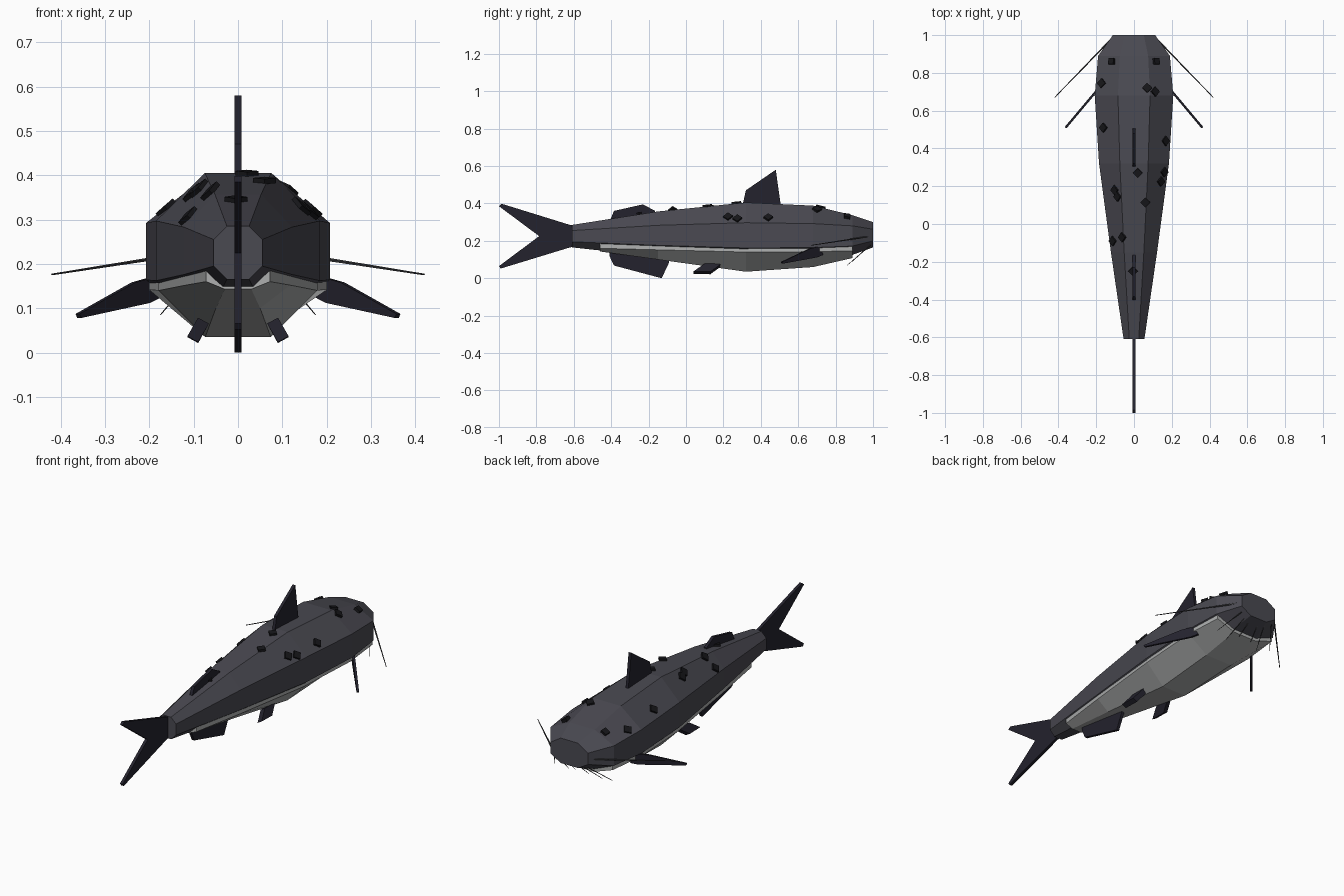
import bpy, bmesh, math
from mathutils import Vector, Matrix
from mathutils.bvhtree import BVHTree

if "Cube" in bpy.data.objects:
    bpy.data.objects.remove(bpy.data.objects["Cube"])


def material(name, rgb):
    m = bpy.data.materials.new(name)
    m.diffuse_color = (*rgb, 1)
    m.use_nodes = True
    m.node_tree.nodes["Principled BSDF"].inputs["Base Color"].default_value = m.diffuse_color
    return m


SKIN = material("slate skin", (0.068, 0.067, 0.083))
BELLY = material("pale belly", (0.42, 0.43, 0.43))
FIN = material("dark fin", (0.017, 0.016, 0.026))
SPOT = material("black spot", (0.008, 0.008, 0.010))
WHISKER = material("whisker grey", (0.05, 0.05, 0.055))


def finish(bm, name, mat):
    bmesh.ops.recalc_face_normals(bm, faces=bm.faces)
    me = bpy.data.meshes.new(name)
    bm.to_mesh(me)
    bm.free()
    me.materials.append(mat)
    ob = bpy.data.objects.new(name, me)
    bpy.context.collection.objects.link(ob)
    return ob


def loft(name, rings, mat):
    """Octagonal hull; ring = y, half width, flat half width, top, upper side, lower side, bottom."""
    bm = bmesh.new()
    loops = []
    for y, w, f, t, u, l, b in rings:
        pts = [(f, t), (w, u), (w, l), (f, b), (-f, b), (-w, l), (-w, u), (-f, t)]
        loops.append([bm.verts.new((x, y, z)) for x, z in pts])
    for a, b in zip(loops, loops[1:]):
        for i in range(8):
            j = (i + 1) % 8
            bm.faces.new((a[i], a[j], b[j], b[i]))
    bm.faces.new(loops[0])
    bm.faces.new(loops[-1])
    return finish(bm, name, mat)


def plate(name, pts, thick, mat):
    """Flat outline of 3D points given an even thickness."""
    pts = [Vector(p) for p in pts]
    n = sum((pts[i].cross(pts[(i + 1) % len(pts)]) for i in range(len(pts))), Vector()).normalized()
    bm = bmesh.new()
    a = [bm.verts.new(p + n * thick / 2) for p in pts]
    b = [bm.verts.new(p - n * thick / 2) for p in pts]
    bm.faces.new(a)
    bm.faces.new(b[::-1])
    for i in range(len(pts)):
        j = (i + 1) % len(pts)
        bm.faces.new((a[i], b[i], b[j], a[j]))
    return finish(bm, name, mat)


def whisker(name, a, b, r):
    a, b = Vector(a), Vector(b)
    d = b - a
    bm = bmesh.new()
    bmesh.ops.create_cone(bm, cap_ends=True, segments=5, radius1=r, radius2=r * 0.4, depth=d.length)
    bm.transform(Matrix.Translation((a + b) / 2) @ d.to_track_quat('Z', 'Y').to_matrix().to_4x4())
    return finish(bm, name, WHISKER)


# Body and belly
body = loft("body", [
    (-0.61, 0.055, 0.025, 0.285, 0.255, 0.195, 0.165),
    (-0.15, 0.122, 0.052, 0.357, 0.283, 0.176, 0.115),
    (0.32, 0.185, 0.075, 0.405, 0.297, 0.162, 0.06),
    (0.68, 0.208, 0.085, 0.388, 0.292, 0.164, 0.08),
    (0.89, 0.190, 0.075, 0.337, 0.280, 0.172, 0.125),
    (1.00, 0.112, 0.052, 0.300, 0.262, 0.200, 0.165)], SKIN)
loft("belly", [
    (-0.46, 0.072, 0.030, 0.20, 0.186, 0.160, 0.143),
    (-0.15, 0.118, 0.050, 0.20, 0.180, 0.152, 0.100),
    (0.32, 0.179, 0.074, 0.20, 0.170, 0.140, 0.035),
    (0.68, 0.201, 0.082, 0.20, 0.172, 0.142, 0.060),
    (0.89, 0.183, 0.072, 0.20, 0.175, 0.147, 0.108)], BELLY)

# Fins on the centre line (y, z outlines)
CENTRE_FINS = {
    "tail_fin": [(-0.58, 0.28), (-0.62, 0.285), (-0.985, 0.398), (-1.0, 0.385), (-0.785, 0.225),
                 (-1.0, 0.065), (-0.99, 0.052), (-0.62, 0.165), (-0.58, 0.17)],
    "dorsal_fin": [(0.30, 0.38), (0.32, 0.47), (0.48, 0.58), (0.508, 0.38)],
    "rear_back_fin": [(-0.41, 0.30), (-0.385, 0.36), (-0.23, 0.395), (-0.165, 0.36), (-0.165, 0.33)],
    "anal_fin": [(-0.41, 0.15), (-0.41, 0.12), (-0.385, 0.068), (-0.13, 0.0), (-0.09, 0.085), (-0.09, 0.12)],
}
for name, outline in CENTRE_FINS.items():
    plate(name, [(0, y, z) for y, z in outline], 0.016, FIN)

# Paired fins and whiskers
for s, side in ((1, "right"), (-1, "left")):
    def fin_point(y, z):
        return (s * (0.19 + (0.715 - y) * 0.84), y, z)
    plate("pectoral_fin_" + side, [fin_point(*p) for p in (
        (0.73, 0.125), (0.71, 0.17), (0.66, 0.158), (0.51, 0.087), (0.515, 0.078), (0.70, 0.112))], 0.012, FIN)
    plate("pelvic_fin_" + side, [(s * 0.078, 0.19, 0.072), (s * 0.078, 0.10, 0.072),
                                 (s * 0.102, 0.04, 0.030), (s * 0.102, 0.13, 0.028)], 0.028, FIN)
    whisker("long_whisker_" + side, (s * 0.105, 0.995, 0.225), (s * 0.42, 0.67, 0.176), 0.005)
    for i, (x, y, tx, ty, tz) in enumerate(((0.10, 0.985, 0.175, 0.88, 0.085),
                                            (0.06, 0.985, 0.10, 0.86, 0.068),
                                            (0.025, 0.98, 0.04, 0.89, 0.09))):
        whisker(f"chin_whisker_{side}_{i + 1}", (s * x, y, 0.175), (s * tx, ty, tz), 0.003)

# Eyes and skin spots, set flush on the body
bm = bmesh.new()
bm.from_mesh(body.data)
tree = BVHTree.FromBMesh(bm)
bm.free()


def stud(name, x, y, size, turn, thick):
    p, n, _, _ = tree.ray_cast(Vector((x, y, 1)), Vector((0, 0, -1)))
    along = (Vector((0, 1, 0)) - n * n.y).normalized()
    across = along.cross(n)
    pts = []
    for k in range(4):
        a = turn + k * math.pi / 2
        pts.append(p + n * 0.004 + along * math.cos(a) * size + across * math.sin(a) * size)
    plate(name, pts, thick, SPOT)


for s, side in ((1, "right"), (-1, "left")):
    stud("eye_" + side, s * 0.115, 0.86, 0.023, math.pi / 4, 0.022)

SPOTS = [(-0.17, 0.745), (-0.16, 0.51), (0.07, 0.72), (0.11, 0.70), (0.165, 0.44), (0.158, 0.275),
         (0.14, 0.225), (0.02, 0.27), (0.06, 0.115), (-0.10, 0.18), (-0.085, 0.145),
         (-0.06, -0.07), (-0.11, -0.09), (-0.005, -0.25)]
for i, (x, y) in enumerate(SPOTS):
    stud(f"spot_{i + 1}", x, y, 0.026, 0, 0.012)
